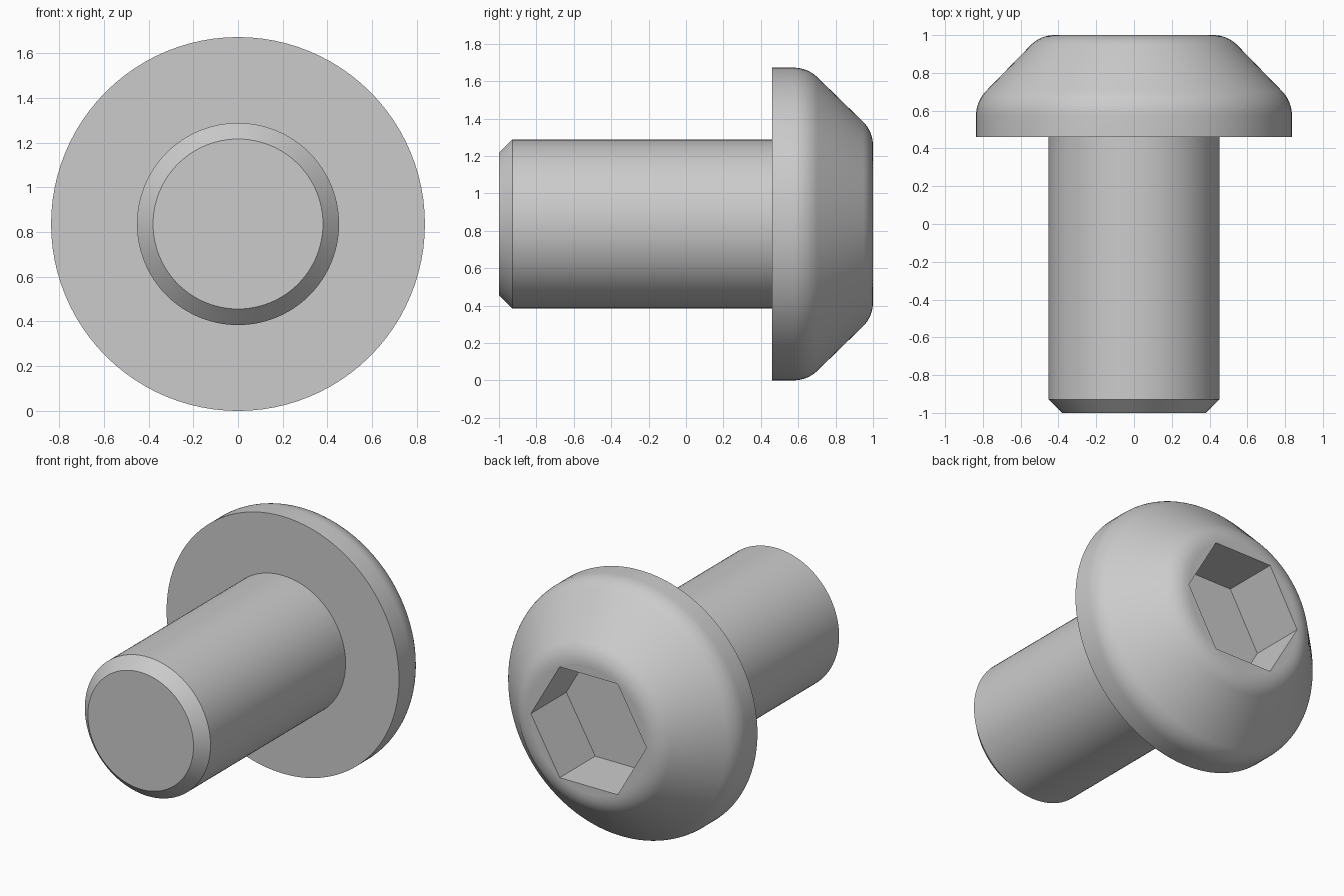
import bpy
import bmesh
import math
from mathutils import Vector

if "Cube" in bpy.data.objects:
    bpy.data.objects.remove(bpy.data.objects["Cube"])

HEAD_R, SHANK_R, TIP_R = 0.836, 0.452, 0.38
SEAT_Y, SOCKET_R, SOCKET_FLOOR = 0.46, 0.416, 0.635
CENTRE_Z = HEAD_R

steel = bpy.data.materials.new("grey steel")
steel.use_nodes = True
colour = (0.6, 0.6, 0.6, 1)
steel.diffuse_color = colour
steel.node_tree.nodes["Principled BSDF"].inputs["Base Color"].default_value = colour


def fillet(before, corner, after, reach, steps=8):
    """Round a profile corner with a tangent arc starting 'reach' from it."""
    p, a, b = Vector(corner), Vector(before), Vector(after)
    da, db = (a - p).normalized(), (b - p).normalized()
    half = da.angle(db) / 2
    radius = reach * math.tan(half)
    centre = p + (da + db).normalized() * (reach / math.cos(half))
    start = (p + da * reach - centre).normalized()
    end = (p + db * reach - centre).normalized()
    return [tuple(centre + start.slerp(end, i / steps) * radius)
            for i in range(steps + 1)]


def add_object(name, bm):
    mesh = bpy.data.meshes.new(name)
    bmesh.ops.recalc_face_normals(bm, faces=bm.faces[:])
    bm.to_mesh(mesh)
    bm.free()
    mesh.materials.append(steel)
    obj = bpy.data.objects.new(name, mesh)
    bpy.context.collection.objects.link(obj)
    return obj


def revolve(name, profile, sides):
    """Turn a (radius, y) profile around the screw axis and cap both ends."""
    bm = bmesh.new()
    angles = [2 * math.pi * i / sides for i in range(sides)]
    rings = [[bm.verts.new((r * math.cos(t), y, CENTRE_Z + r * math.sin(t)))
              for t in angles] for r, y in profile]
    for low, high in zip(rings, rings[1:]):
        for i in range(sides):
            j = (i + 1) % sides
            bm.faces.new((low[i], low[j], high[j], high[i]))
    bm.faces.new(rings[0])
    bm.faces.new(rings[-1])
    return add_object(name, bm)


# Screw outline: chamfered tip, shank, seat, rim, rounded cone, flat top
rim, shoulder, brow, top = (HEAD_R, SEAT_Y), (HEAD_R, 0.65), (0.495, 1), (0, 1)
outline = [(TIP_R, -1), (SHANK_R, -0.928), (SHANK_R, SEAT_Y), rim]
outline += fillet(rim, shoulder, brow, 0.075)
outline += fillet(shoulder, brow, top, 0.075)
screw = revolve("button_head_screw", outline, 96)

# Hexagonal drive socket, corners pointing sideways
cutter = revolve("socket_cutter", [(SOCKET_R, SOCKET_FLOOR), (SOCKET_R, 1.2)], 6)
cutter.hide_render = True
cut = screw.modifiers.new("hex_socket", 'BOOLEAN')
cut.operation = 'DIFFERENCE'
cut.solver = 'EXACT'
cut.object = cutter

bpy.ops.object.select_all(action='DESELECT')
screw.select_set(True)
bpy.context.view_layer.objects.active = screw
bpy.ops.object.modifier_apply(modifier=cut.name)
bpy.data.objects.remove(cutter)

# Smooth turned surfaces, flat end faces
bpy.ops.object.shade_smooth_by_angle(angle=math.radians(30))
for face in screw.data.polygons:
    if abs(face.normal.y) > 0.999:
        face.use_smooth = False
